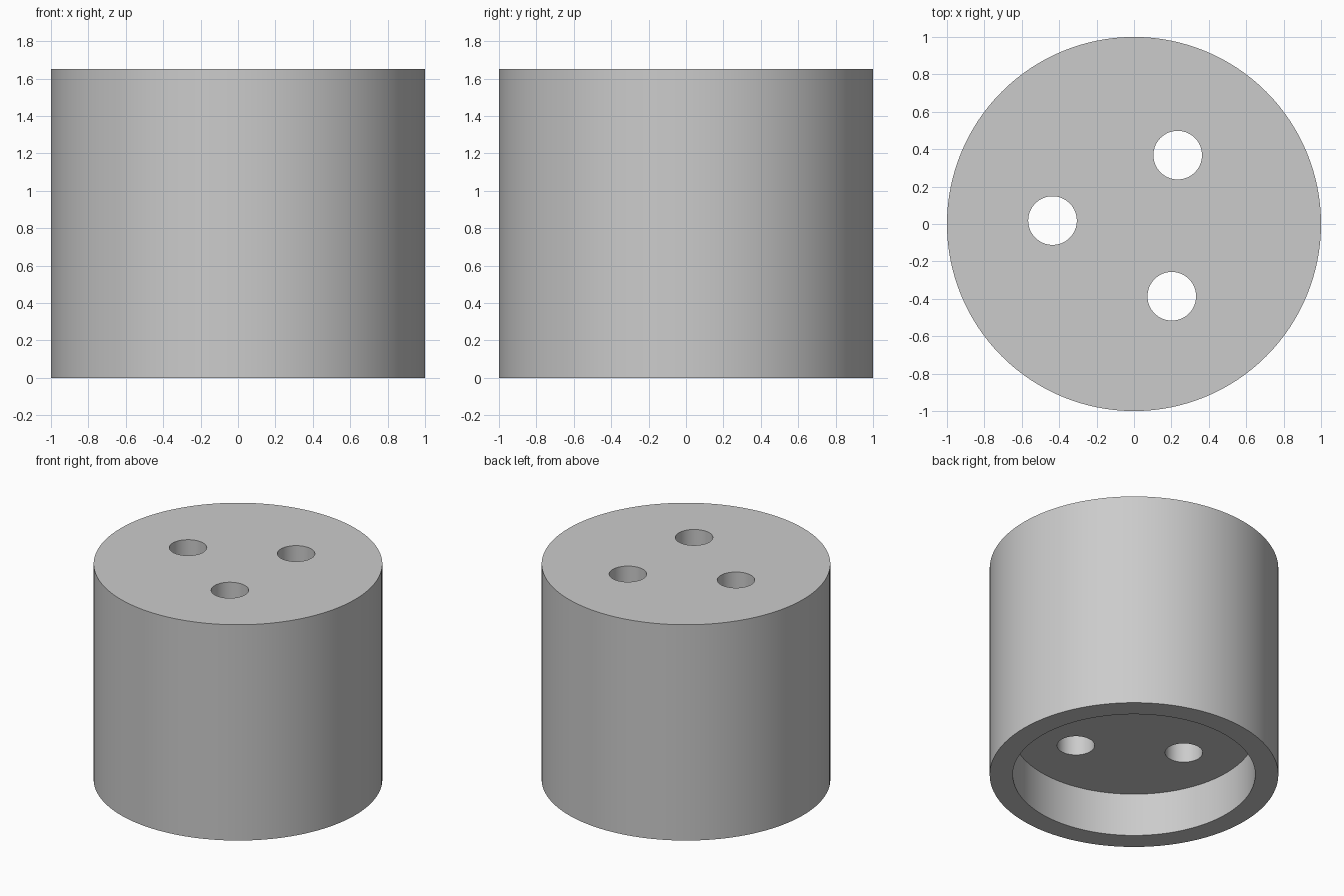
import bpy
import math

RADIUS, HEIGHT = 1.0, 1.65
RECESS_RADIUS, RECESS_DEPTH = 0.84, 0.33
HOLE_RADIUS, HOLE_RING, HOLE_ANGLE = 0.13, 0.436, 177.6

cube = bpy.data.objects.get("Cube")
if cube:
    bpy.data.objects.remove(cube, do_unlink=True)

grey = bpy.data.materials.new("light_grey")
grey.use_nodes = True
colour = (0.6, 0.6, 0.6, 1)
grey.diffuse_color = colour
grey.node_tree.nodes["Principled BSDF"].inputs["Base Color"].default_value = colour


def cylinder(name, radius, bottom, top, x=0, y=0, sides=128):
    bpy.ops.mesh.primitive_cylinder_add(
        vertices=sides, radius=radius, depth=top - bottom,
        location=(x, y, (bottom + top) / 2))
    obj = bpy.context.object
    obj.name = name
    obj.data.materials.append(grey)
    return obj


def cut(body, cutter):
    cutter.hide_render = True
    mod = body.modifiers.new(cutter.name, 'BOOLEAN')
    mod.operation = 'DIFFERENCE'
    mod.solver = 'EXACT'
    mod.object = cutter
    bpy.context.view_layer.objects.active = body
    bpy.ops.object.modifier_apply(modifier=mod.name)
    bpy.data.objects.remove(cutter, do_unlink=True)


# Solid round body
body = cylinder("round_cap", RADIUS, 0, HEIGHT)

# Shallow recess in the underside
cut(body, cylinder("recess_cutter", RECESS_RADIUS, -0.2, RECESS_DEPTH))

# Three holes through the top, evenly spaced on a ring
for i in range(3):
    a = math.radians(HOLE_ANGLE + 120 * i)
    cut(body, cylinder("hole_cutter", HOLE_RADIUS, 0.1, HEIGHT + 0.2,
                       HOLE_RING * math.cos(a), HOLE_RING * math.sin(a), 64))

# Smooth walls with crisp rims
bpy.ops.object.select_all(action='DESELECT')
body.select_set(True)
bpy.context.view_layer.objects.active = body
bpy.ops.object.shade_smooth_by_angle(angle=math.radians(30))
